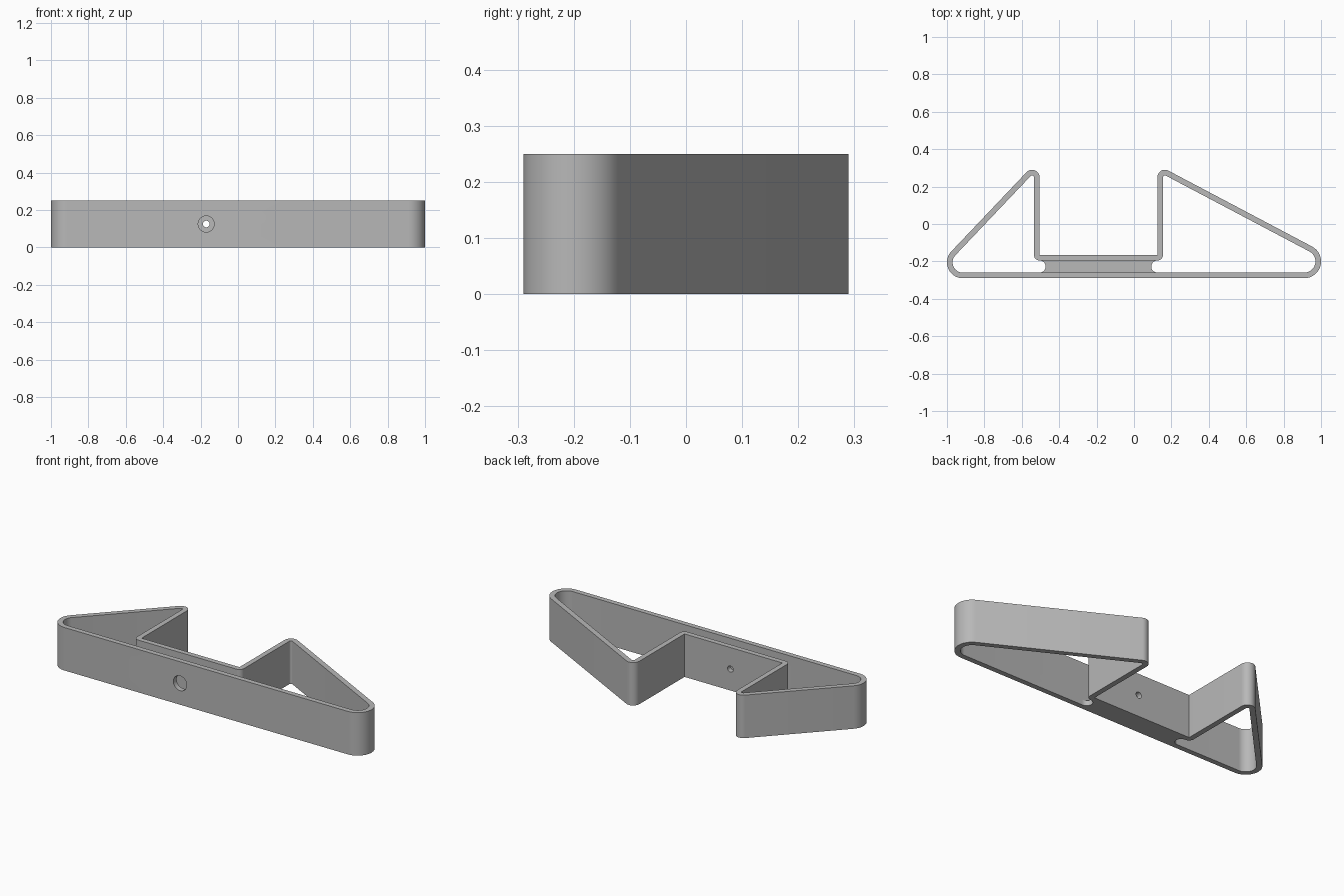
import bpy, bmesh, math
from mathutils import Vector

cube = bpy.data.objects.get("Cube")
if cube:
    bpy.data.objects.remove(cube)

HEIGHT, HALF = 0.25, 0.015

grey = bpy.data.materials.new("plain_grey")
grey.use_nodes = True
grey.diffuse_color = (0.48, 0.48, 0.48, 1)
grey.node_tree.nodes["Principled BSDF"].inputs["Base Color"].default_value = (0.48, 0.48, 0.48, 1)


def make_object(name, bm):
    bmesh.ops.remove_doubles(bm, verts=bm.verts, dist=0.00001)
    bmesh.ops.recalc_face_normals(bm, faces=bm.faces)
    mesh = bpy.data.meshes.new(name)
    bm.to_mesh(mesh)
    bm.free()
    mesh.materials.append(grey)
    obj = bpy.data.objects.new(name, mesh)
    bpy.context.collection.objects.link(obj)
    return obj


def extrude_up(bm, faces, height):
    new = bmesh.ops.extrude_face_region(bm, geom=faces)["geom"]
    verts = [v for v in new if isinstance(v, bmesh.types.BMVert)]
    bmesh.ops.translate(bm, verts=verts, vec=(0, 0, height))


def smooth(obj):
    bpy.ops.object.select_all(action="DESELECT")
    obj.select_set(True)
    bpy.context.view_layer.objects.active = obj
    bpy.ops.object.shade_smooth_by_angle(angle=math.radians(30))


# Bends of the strip: centre and centreline radius, negative for a right turn
bends = [
    (-0.915, -0.205, 0.07),    # right end
    (0.91, -0.20, 0.075),      # left end
    (0.165, 0.25, 0.025),      # left tip
    (0.125, -0.165, -HALF),    # left foot
    (-0.505, -0.165, -HALF),   # right foot
    (-0.545, 0.25, 0.025),     # right tip
]


def tangent_angle(a, b):
    dx, dy = b[0] - a[0], b[1] - a[1]
    return math.atan2(dy, dx) - math.acos((a[2] - b[2]) / math.hypot(dx, dy))


# Bent strip: follow the tangents and arcs, offset to both sides
angles = [tangent_angle(b, bends[(i + 1) % len(bends)]) for i, b in enumerate(bends)]
outer, inner = [], []
for i, (x, y, r) in enumerate(bends):
    start = angles[i - 1]
    turn = (angles[i] - start) % math.tau
    if r < 0:
        turn -= math.tau
    steps = max(8, round(abs(turn) / math.radians(8)))
    for k in range(steps + 1):
        a = start + turn * k / steps
        for loop, side in ((outer, HALF), (inner, -HALF)):
            loop.append((x + (r + side) * math.cos(a), y + (r + side) * math.sin(a), 0))

bm = bmesh.new()
vo = [bm.verts.new(p) for p in outer]
vi = [bm.verts.new(p) for p in inner]
n = len(vo)
ring = [bm.faces.new((vo[i], vo[(i + 1) % n], vi[(i + 1) % n], vi[i])) for i in range(n)]
extrude_up(bm, ring, HEIGHT)
strip = make_object("bent_strip", bm)


# Screw hole in the back wall and wider access hole in the front wall
def cut_hole(name, radius, y):
    bm = bmesh.new()
    bmesh.ops.create_cone(bm, cap_ends=True, segments=40, radius1=radius, radius2=radius, depth=0.06)
    cutter = make_object(name, bm)
    cutter.location = (-0.17, y, HEIGHT / 2)
    cutter.rotation_euler.x = math.pi / 2
    mod = strip.modifiers.new(name, "BOOLEAN")
    mod.operation, mod.solver, mod.object = "DIFFERENCE", "EXACT", cutter
    bpy.context.view_layer.objects.active = strip
    bpy.ops.object.modifier_apply(modifier=name)
    bpy.data.objects.remove(cutter)


cut_hole("access_hole", 0.043, -0.275)
cut_hole("screw_hole", 0.018, -0.18)
smooth(strip)

# Floor web between front and back walls, with round bites at both ends
front, back = -0.26, -0.195
mid, bite = (front + back) / 2, (back - front) / 2
outline = []
for x, start in ((0.125, -math.pi / 2), (-0.505, math.pi / 2)):
    for k in range(17):
        a = start - math.pi * k / 16
        outline.append((x + bite * math.cos(a), mid + bite * math.sin(a), 0))
bm = bmesh.new()
web = bm.faces.new([bm.verts.new(p) for p in outline])
extrude_up(bm, [web], 0.03)
smooth(make_object("floor_web", bm))
